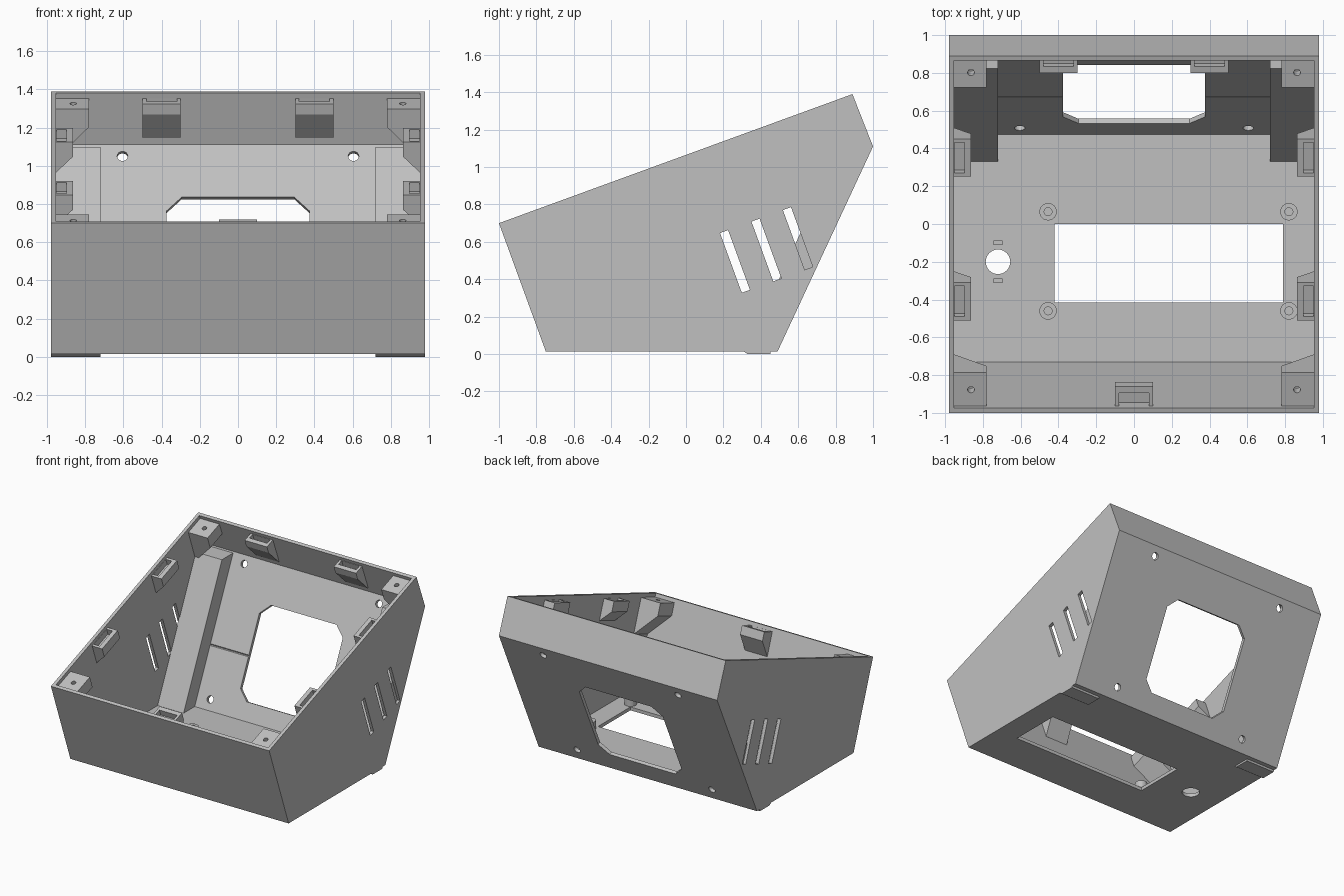
import bpy, bmesh, math
from mathutils import Matrix, Vector

if "Cube" in bpy.data.objects:
    bpy.data.objects.remove(bpy.data.objects["Cube"])

grey = bpy.data.materials.new("plain grey")
grey.use_nodes = True
grey.diffuse_color = (0.53, 0.53, 0.53, 1)
grey.node_tree.nodes["Principled BSDF"].inputs["Base Color"].default_value = grey.diffuse_color

HALF, WALL = 0.98, 0.027
SIDE = HALF - WALL


def frame(x, y, z, origin=(0, 0, 0)):
    """Matrix whose columns are the given axes."""
    m = Matrix((x, y, z)).transposed().to_4x4()
    m.translation = origin
    return m


def prism(name, pts, a, b, m=Matrix()):
    """Polygon in the local YZ plane, extruded along local X from a to b."""
    bm = bmesh.new()
    ends = [[bm.verts.new(m @ Vector((h, p, q))) for p, q in pts] for h in (a, b)]
    for ring in ends:
        bm.faces.new(ring)
    for i in range(len(pts)):
        j = (i + 1) % len(pts)
        bm.faces.new((ends[0][i], ends[0][j], ends[1][j], ends[1][i]))
    bmesh.ops.recalc_face_normals(bm, faces=bm.faces)
    mesh = bpy.data.meshes.new(name)
    bm.to_mesh(mesh)
    bm.free()
    mesh.materials.append(grey)
    ob = bpy.data.objects.new(name, mesh)
    bpy.context.collection.objects.link(ob)
    return ob


def cut(ob, cutter):
    mod = ob.modifiers.new("cut", "BOOLEAN")
    mod.operation, mod.solver, mod.object = "DIFFERENCE", "EXACT", cutter
    bpy.context.view_layer.objects.active = ob
    bpy.ops.object.modifier_apply(modifier=mod.name)
    bpy.data.objects.remove(cutter)


def rect(p0, p1, q0, q1):
    return [(p0, q0), (p1, q0), (p1, q1), (p0, q1)]


def circle(p, q, r, n=24):
    return [(p + r * math.cos(math.tau * i / n), q + r * math.sin(math.tau * i / n)) for i in range(n)]


def inset(pts, dists):
    """Move each edge of a counter-clockwise polygon inward by its distance."""
    lines = []
    for i, d in enumerate(dists):
        a, b = Vector(pts[i]), Vector(pts[(i + 1) % len(pts)])
        t = (b - a).normalized()
        lines.append((a + Vector((-t.y, t.x)) * d, t))
    out = []
    for i, (a, t) in enumerate(lines):
        o, s = lines[i - 1]
        k = (a - o).cross(t) / s.cross(t)
        out.append(tuple(o + s * k))
    return out


# Hollow case, open along the sloping top
profile = [(-1, 0.70), (-0.75, 0.015), (0.49, 0.015), (1, 1.11), (0.89, 1.39)]
case = prism("case_shell", profile, -HALF, HALF)
cut(case, prism("cavity", inset(profile, [WALL] * 4 + [-0.1]), -SIDE, SIDE))

# Frames for the sloping top, the floor and the back wall
slope = Vector((0, 1.89, 0.69))
length = slope.length
slope.normalize()
lid = frame((1, 0, 0), slope, (0, -slope.z, slope.y), (0, -1, 0.70))
floor = frame((0, 0, 1), (1, 0, 0), (0, 1, 0))
rise = Vector((0, 0.51, 1.095)).normalized()
back = frame((0, rise.z, -rise.y), (1, 0, 0), rise, (0, 0.49, 0.015))

# Slanted vents through both sides
for i in range(3):
    u, v = 1.115 + 0.179 * i, -0.625
    cut(case, prism("vent", rect(u - 0.023, u + 0.023, v - 0.17, v + 0.17), -1.1, 1.1, lid))

# Chamfered opening and screw holes in the back wall
lo, hi, w, c = 0.16, 0.893, 0.375, 0.08
octagon = [(w, lo + c), (w, hi - c), (w - c, hi), (c - w, hi),
           (-w, hi - c), (-w, lo + c), (c - w, lo), (w - c, lo)]
cut(case, prism("back_opening", octagon, -0.1, 0.1, back))
for x in (-0.605, 0.605):
    for s in (0.1, 1.13):
        cut(case, prism("screw_hole", circle(x, s, 0.028), -0.1, 0.1, back))

# Floor window, round hole and two shallow slots
cut(case, prism("window", rect(-0.42, 0.79, -0.415, 0), -0.1, 0.1, floor))
cut(case, prism("round_hole", circle(-0.72, -0.2, 0.065, 32), -0.1, 0.1, floor))
for y in (-0.1, -0.3):
    cut(case, prism("slot", rect(-0.743, -0.697, y - 0.009, y + 0.009), 0.03, 0.1, floor))

# Floor standoffs with blind holes
for x in (-0.455, 0.82):
    for y in (0.065, -0.46):
        post = prism("standoff", circle(x, y, 0.046), 0.035, 0.11, floor)
        cut(post, prism("bore", circle(x, y, 0.021, 16), 0.05, 0.2, floor))

# Raised blocks along the back wall, with feet under the floor
for side, name in ((-1, "right"), (1, "left")):
    block = [(0.327, 0.035), (0.475, 0.035), (0.97, 1.1), (0.822, 1.1)]
    prism(name + "_back_block", block, side * 0.72, side * (SIDE + 0.005))
    foot = [(0.30, 0.02), (0.33, 0), (0.45, 0), (0.455, 0.02)]
    prism(name + "_foot", foot, side * 0.72, side * HALF)


def bracket(name, x, u, turn, half, deep, straight, end, bore=None):
    """Wall bracket tapering into the wall, with a pocket or a round bore."""
    m = lid @ Matrix.Translation((x, u, 0)) @ Matrix.Rotation(math.radians(turn), 4, "Z")
    body = [(-0.005, -0.03), (deep, -0.03), (deep, -straight), (0, -end), (-0.005, -end)]
    ob = prism(name, body, -half, half, m)
    if bore:
        up = m @ frame((0, 0, 1), (1, 0, 0), (0, 1, 0))
        cut(ob, prism("bore", circle(0, bore, 0.018, 16), -0.1, 0.1, up))
    else:
        cut(ob, prism("pocket", rect(0.002, deep - 0.035, -0.08, 0.1), 0.02 - half, half - 0.02, m))


# Corner posts and clips on the two sides
for side, name in ((-1, "right"), (1, "left")):
    x, turn = side * SIDE, side * 90
    bracket(name + "_front_post", x, 0.12, turn, 0.097, 0.173, 0.13, 0.31, 0.09)
    bracket(name + "_back_post", x, length - 0.105, turn, 0.083, 0.173, 0.13, 0.31, 0.09)
    for u, place in ((0.618, "_front_clip"), (1.427, "_back_clip")):
        bracket(name + place, x, u, turn, 0.107, 0.09, 0.11, 0.2)
    bracket(name + "_rear_wall_clip", side * 0.4, length - WALL, 180, 0.1, 0.08, 0.09, 0.25)

# Clip on the front wall
bracket("front_wall_clip", 0, WALL, 0, 0.1, 0.11, 0.1, 0.22)
